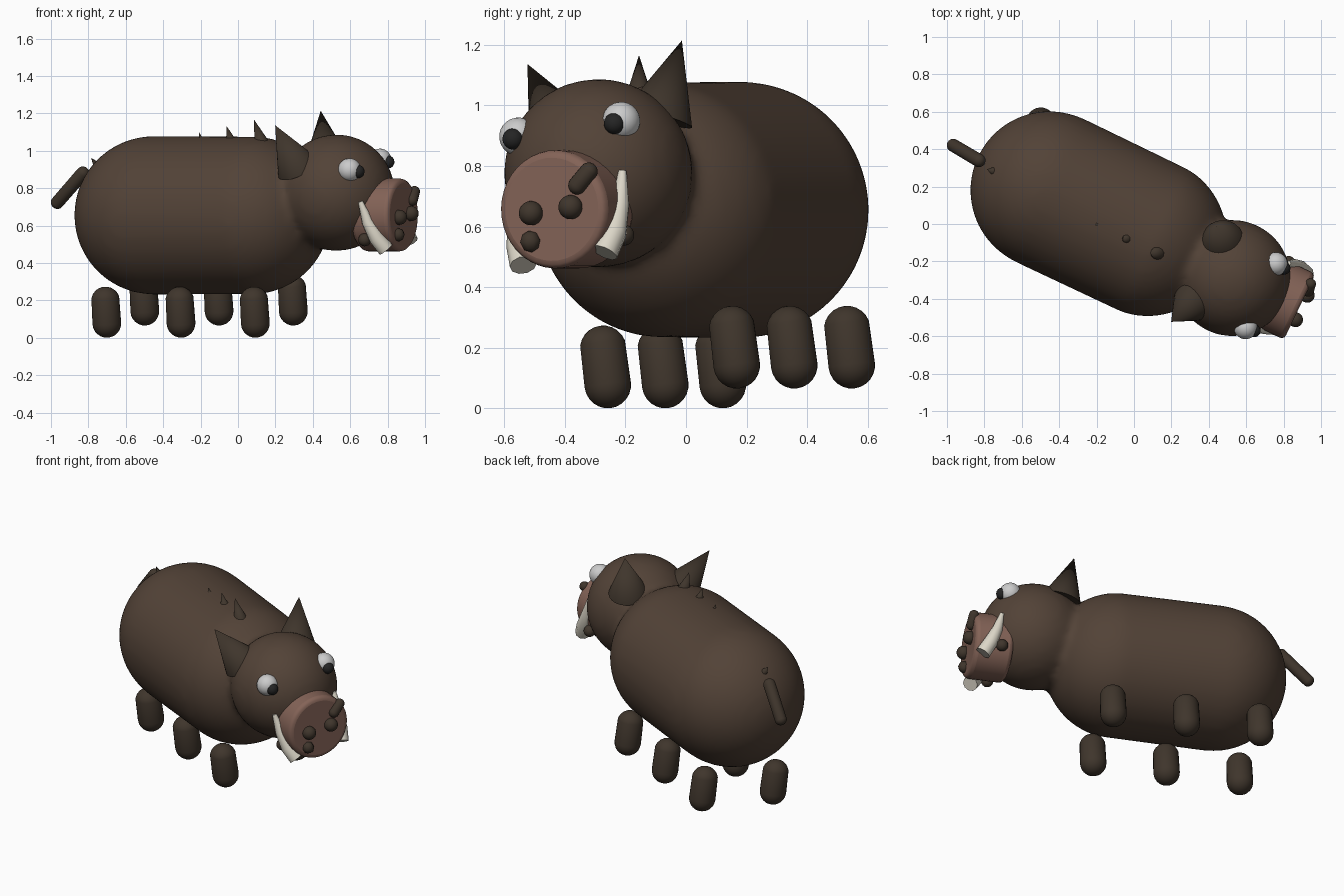
import bpy, bmesh
from mathutils import Matrix, Vector

if "Cube" in bpy.data.objects:
    bpy.data.objects.remove(bpy.data.objects["Cube"])

# Animal frame: local x = forward, y = left, z = up; yawed and rolled into the world
F = Vector((0.902, -0.431, 0)).normalized()
L = Vector((0.426, 0.891, 0.136))
L = (L - F * L.dot(F)).normalized()
U = F.cross(L)
O = Vector((-0.19, 0.055, 0.655))
WORLD = Matrix.Translation(O) @ Matrix((F, L, U)).transposed().to_4x4()
HY = 0.015   # slight sideways offset of the head


def material(name, rgb):
    m = bpy.data.materials.new(name)
    m.diffuse_color = (*rgb, 1)
    m.use_nodes = True
    m.node_tree.nodes["Principled BSDF"].inputs["Base Color"].default_value = m.diffuse_color
    return m


BROWN = material("brown_hide", (0.085, 0.055, 0.038))
DARK = material("dark_hide", (0.05, 0.036, 0.025))
BLACK = material("black", (0.018, 0.018, 0.018))
PINK = material("pink_snout", (0.23, 0.125, 0.095))
IVORY = material("ivory", (0.72, 0.68, 0.58))
WHITE = material("eye_white", (0.75, 0.75, 0.75))


def finish(bm, name, mat, angle=180):
    bmesh.ops.recalc_face_normals(bm, faces=bm.faces)
    me = bpy.data.meshes.new(name)
    bm.to_mesh(me)
    bm.free()
    ob = bpy.data.objects.new(name, me)
    bpy.context.collection.objects.link(ob)
    ob.matrix_world = WORLD
    me.materials.append(mat)
    bpy.ops.object.select_all(action='DESELECT')
    ob.select_set(True)
    bpy.context.view_layer.objects.active = ob
    bpy.ops.object.shade_smooth_by_angle(angle=angle * 3.14159 / 180)
    return ob


def along(a, b):
    """Matrix placing local z along a -> b, centred between them."""
    a, b = Vector(a), Vector(b)
    return Matrix.Translation((a + b) / 2) @ (b - a).to_track_quat('Z', 'Y').to_matrix().to_4x4()


def add_capsule(bm, a, b, r, seg=32):
    half = (Vector(b) - Vector(a)).length / 2
    vs = bmesh.ops.create_uvsphere(bm, u_segments=seg, v_segments=seg // 2, radius=r)['verts']
    for v in vs:
        v.co.z += half if v.co.z > 1e-5 else -half
    bmesh.ops.transform(bm, matrix=along(a, b), verts=vs)


def capsule(name, a, b, r, mat):
    bm = bmesh.new()
    add_capsule(bm, a, b, r, 24)
    return finish(bm, name, mat)


def ball(name, c, r, mat, seg=24):
    bm = bmesh.new()
    bmesh.ops.create_uvsphere(bm, u_segments=seg, v_segments=seg // 2, radius=r,
                              matrix=Matrix.Translation(c))
    return finish(bm, name, mat)


def cone(name, a, b, r1, r2, mat, seg=24):
    bm = bmesh.new()
    bmesh.ops.create_cone(bm, cap_ends=True, segments=seg, radius1=r1, radius2=r2,
                          depth=(Vector(b) - Vector(a)).length, matrix=along(a, b))
    return finish(bm, name, mat, 40)


# Body and head fused into one smooth skin
bm = bmesh.new()
add_capsule(bm, (-0.29, 0, 0), (0.29, 0, 0), 0.424, 48)
bmesh.ops.create_uvsphere(bm, u_segments=48, v_segments=24, radius=0.312,
                          matrix=Matrix.Translation((0.795, HY, 0.12)))
body = finish(bm, "body_and_head", BROWN)
rm = body.modifiers.new("fuse", 'REMESH')
rm.mode = 'VOXEL'
rm.voxel_size = 0.022
rm.use_smooth_shade = True
sm = body.modifiers.new("blend", 'SMOOTH')
sm.factor = 0.5
sm.iterations = 10

# Snout: bevelled disc
bm = bmesh.new()
bmesh.ops.create_cone(bm, cap_ends=True, segments=40, radius1=0.195, radius2=0.195,
                      depth=0.23, matrix=along((0.955, HY, 0), (1.185, HY, 0)))
snout = finish(bm, "snout", PINK, 50)
bv = snout.modifiers.new("round", 'BEVEL')
bv.width = 0.025
bv.segments = 3

# Mirrored parts
for s, side in ((1, "left"), (-1, "right")):
    ball("eye_" + side, (0.972, HY + s * 0.19, 0.268), 0.063, WHITE)
    ball("pupil_" + side, (1.02, HY + s * 0.187, 0.26), 0.035, BLACK)
    ball("nostril_" + side, (1.195, HY + s * 0.073, -0.003), 0.04, DARK)
    ball("jaw_nub_" + side, (1.03, HY + s * 0.175, -0.11), 0.035, DARK)
    cone("ear_" + side, (0.66, HY + s * 0.18, 0.28), (0.6, s * 0.285, 0.525), 0.115, 0.0, DARK)

    # Tusk: tapered sweep up the side of the snout
    cu = bpy.data.curves.new("tusk_" + side, 'CURVE')
    cu.dimensions = '3D'
    cu.bevel_depth = 0.045
    cu.bevel_resolution = 3
    cu.use_fill_caps = True
    sp = cu.splines.new('POLY')
    path = [(1.14, 0.15, -0.165, 1), (1.10, 0.175, -0.10, 0.95),
            (1.06, 0.19, -0.01, 0.7), (1.03, 0.20, 0.10, 0.3)]
    sp.points.add(len(path) - 1)
    for p, (x, y, z, r) in zip(sp.points, path):
        p.co = (x, HY + s * y, z, 1)
        p.radius = r
    cu.materials.append(IVORY)
    tusk = bpy.data.objects.new("tusk_" + side, cu)
    bpy.context.collection.objects.link(tusk)
    tusk.matrix_world = WORLD

    # Three legs per side
    for i in range(3):
        x = -0.05 + (i - 1) * 0.44
        capsule(f"leg_{side}_{i + 1}", (x, s * 0.238, -0.55), (x, s * 0.238, -0.43), 0.077, DARK)

# Rough warts on the snout face
capsule("snout_wart_upper", (1.19, 0.12, 0.065), (1.185, 0.165, 0.105), 0.03, DARK)
ball("snout_wart_lower", (1.19, -0.075, -0.095), 0.036, DARK, 8)

# Tail (world points brought into the animal frame)
inv = WORLD.inverted()
capsule("tail", inv @ Vector((-0.83, 0.34, 0.88)), inv @ Vector((-0.965, 0.42, 0.725)), 0.036, DARK)

# Back spines
for i, (x, zb, tx, tz, r) in enumerate([(0.375, 0.39, 0.34, 0.515, 0.04),
                                        (0.195, 0.40, 0.175, 0.48, 0.028),
                                        (0.02, 0.40, 0.01, 0.447, 0.015),
                                        (-0.60, 0.26, -0.64, 0.31, 0.025)]):
    cone(f"back_spine_{i + 1}", (x, 0, zb), (tx, 0, tz), r, 0.0, DARK, 12)
